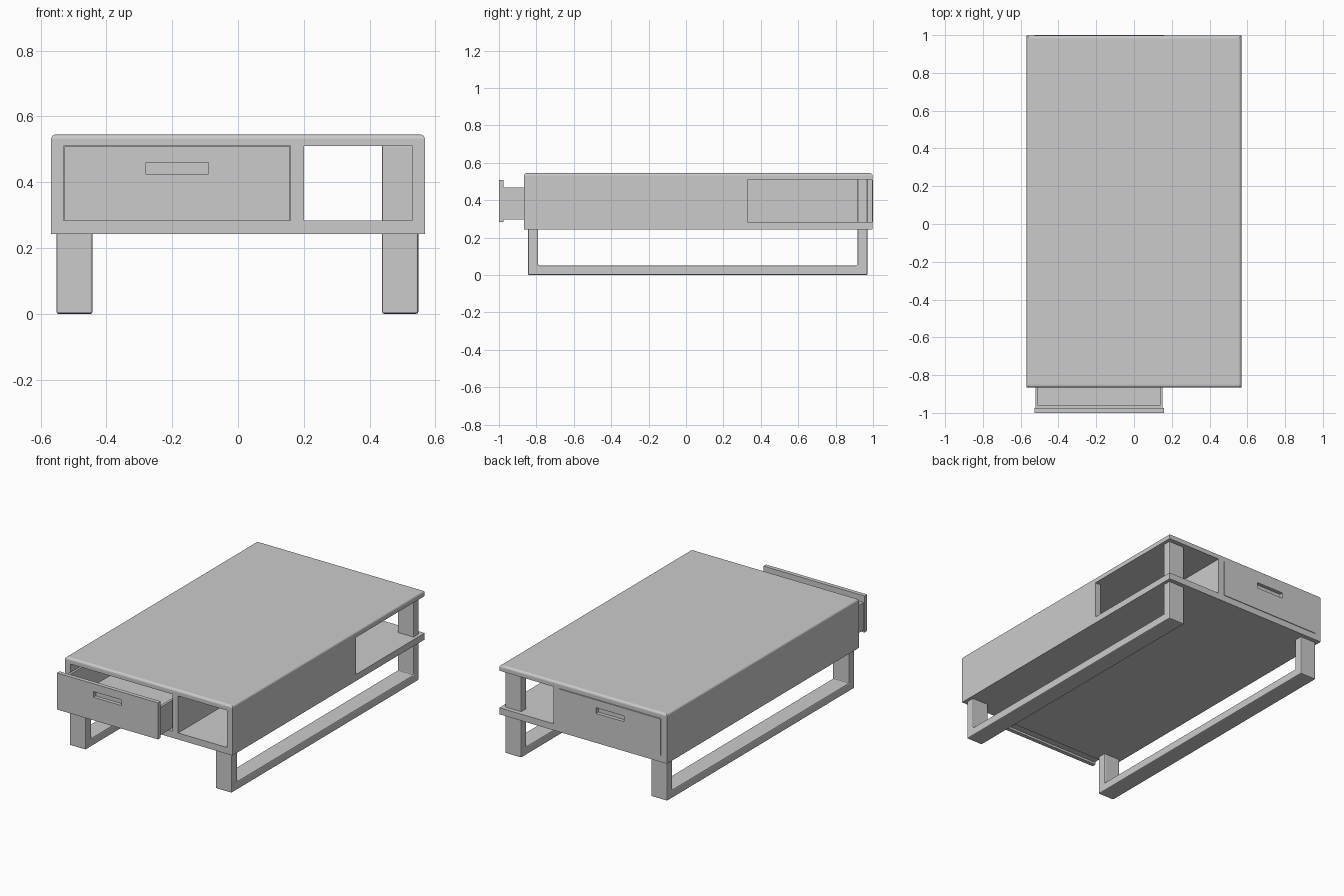
import bpy, bmesh

if "Cube" in bpy.data.objects:
    bpy.data.objects.remove(bpy.data.objects["Cube"])


def make_object(name, bm):
    bmesh.ops.recalc_face_normals(bm, faces=bm.faces)
    mesh = bpy.data.meshes.new(name)
    bm.to_mesh(mesh)
    bm.free()
    obj = bpy.data.objects.new(name, mesh)
    bpy.context.collection.objects.link(obj)
    return obj


def add_box(bm, x, y, z):
    verts = bmesh.ops.create_cube(bm, size=1)["verts"]
    for v in verts:
        v.co = [(lo + hi) / 2 + c * (hi - lo) for c, (lo, hi) in zip(v.co, (x, y, z))]


def box(name, x, y, z):
    bm = bmesh.new()
    add_box(bm, x, y, z)
    return make_object(name, bm)


def prism(name, points, axis, lo, hi):
    """Extrude a 2D outline along axis 0 (x) or 2 (z)."""
    bm = bmesh.new()
    place = (lambda a, b: (lo, a, b)) if axis == 0 else (lambda a, b: (a, b, lo))
    face = bm.faces.new([bm.verts.new(place(a, b)) for a, b in points])
    out = bmesh.ops.extrude_face_region(bm, geom=[face])["geom"]
    for v in out:
        if isinstance(v, bmesh.types.BMVert):
            v.co[axis] = hi
    return make_object(name, bm)


def cut(obj, cutter):
    mod = obj.modifiers.new("cut", "BOOLEAN")
    mod.operation, mod.solver, mod.object = "DIFFERENCE", "EXACT", cutter
    cutter.hide_render = True
    cutter.hide_set(True)


FRONT, BACK = -0.865, 0.997
Z0, Z1 = 0.283, 0.51          # inside height of the compartments

# Cabinet body, rounded along the rim of the top
bm = bmesh.new()
add_box(bm, (-0.568, 0.568), (FRONT, BACK), (0.243, 0.545))
rim = [e for e in bm.edges if all(v.co.z > 0.5 for v in e.verts)]
bmesh.ops.bevel(bm, geom=rim, offset=0.014, segments=4, profile=0.5, affect="EDGES")
body = make_object("cabinet_body", bm)

# Two drawer bays and the open shelf that wraps round the back corner
cut(body, box("front_bay_cutter", (-0.53, 0.16), (-1.1, 0.05), (Z0, Z1)))
cut(body, box("back_bay_cutter", (-0.53, 0.16), (0.085, 1.1), (Z0, Z1)))
shelf = [(0.2, -1.1), (0.53, -1.1), (0.53, 0.33), (0.8, 0.33), (0.8, 1.1), (0.2, 1.1)]
cut(body, prism("open_shelf_cutter", shelf, 2, Z0, Z1))


# Drawers: face panel with recessed pull, plus an open-topped tray
def drawer(side, face_y, d):
    def span(a, b):
        return tuple(sorted((face_y + d * a, face_y + d * b)))
    face = box(side + "_drawer_face", (-0.528, 0.158), span(0, 0.025), (Z0 + 0.001, Z1 - 0.002))
    cut(face, box(side + "_pull_cutter", (-0.28, -0.09), span(-0.05, 0.022), (0.425, 0.46)))
    bm = bmesh.new()
    x0, x1, t, depth, z0, z1 = -0.522, 0.152, 0.015, 0.8, 0.297, 0.467
    add_box(bm, (x0, x1), span(0.025, depth), (z0, z0 + t))
    for x in ((x0, x0 + t), (x1 - t, x1)):
        add_box(bm, x, span(0.025, depth), (z0 + t, z1))
    for y in (span(0.025, 0.025 + t), span(depth - t, depth)):
        add_box(bm, (x0 + t, x1 - t), y, (z0 + t, z1))
    make_object(side + "_drawer_tray", bm)


drawer("front", -1.0, 1)
drawer("back", 1.0, -1)

# Sled legs; the right one rises through the open corner to the top
for name, x0, x1, back_top in (("left_leg", -0.552, -0.442, 0.25), ("right_leg", 0.438, 0.548, 0.515)):
    outline = [(-0.845, 0.25), (-0.845, 0), (0.97, 0), (0.97, back_top),
               (0.918, back_top), (0.918, 0.05), (-0.79, 0.05), (-0.79, 0.25)]
    leg = prism(name, outline, 0, x0, x1)
    bev = leg.modifiers.new("bevel", "BEVEL")
    bev.width, bev.segments = 0.006, 2
